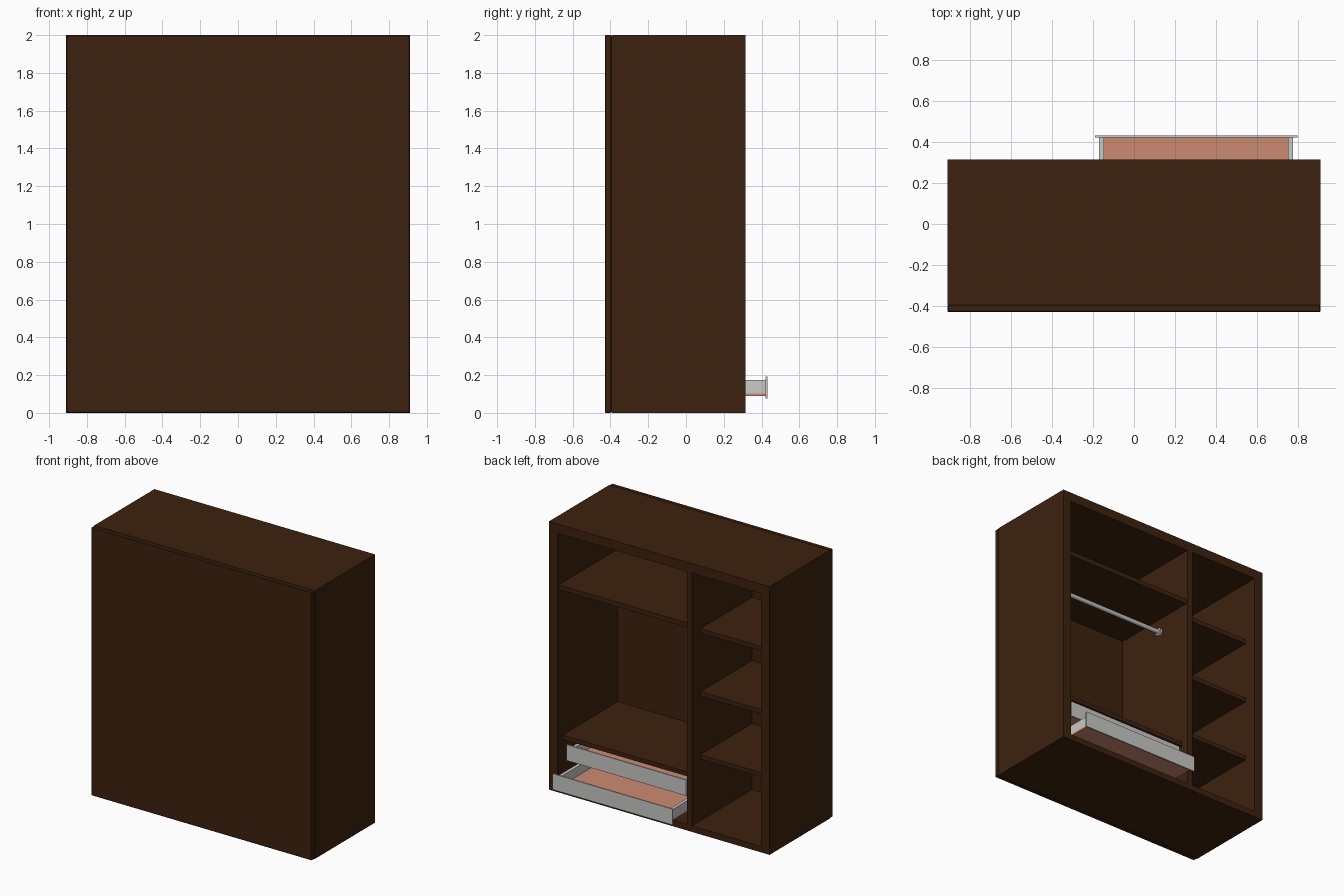
import bpy
import math

if "Cube" in bpy.data.objects:
    bpy.data.objects.remove(bpy.data.objects["Cube"])


def material(name, color):
    m = bpy.data.materials.new(name)
    m.diffuse_color = (*color, 1.0)
    m.use_nodes = True
    m.node_tree.nodes["Principled BSDF"].inputs["Base Color"].default_value = m.diffuse_color
    return m


wood = material("dark_brown_wood", (0.046, 0.0155, 0.0045))
grey = material("light_grey", (0.58, 0.58, 0.57))
tan = material("orange_tan", (0.60, 0.26, 0.165))


def box(name, x, y, z, mat, bevel=0):
    """Box from (min, max) ranges on each axis."""
    bpy.ops.mesh.primitive_cube_add(
        size=1, location=[(r[0] + r[1]) / 2 for r in (x, y, z)])
    ob = bpy.context.object
    ob.name = name
    ob.scale = [r[1] - r[0] for r in (x, y, z)]
    bpy.ops.object.transform_apply(location=False, rotation=False, scale=True)
    ob.data.materials.append(mat)
    if bevel:
        mod = ob.modifiers.new("edge", "BEVEL")
        mod.width = bevel
        mod.segments = 1
    return ob


# Main sizes
W, BACK, FRONT, H = 0.91, -0.43, 0.315, 2.0
INNER = -0.395                      # inside face of the closed panel
WALL, TOP, FLOOR = 0.84, 1.93, 0.045
DIV = (-0.27, -0.227)               # divider thickness range

# Carcass
box("closed_panel", (-W, W), (BACK, INNER), (0, H), wood, 0.005)
box("top_panel", (-W, W), (INNER, FRONT), (TOP, H), wood)
box("bottom_panel", (-W, W), (INNER, FRONT), (0, FLOOR), wood)
for side, x in (("left", (-W, -WALL)), ("right", (WALL, W))):
    box(side + "_wall", x, (INNER, FRONT), (FLOOR, TOP), wood)
box("divider", DIV, (INNER, FRONT), (FLOOR, TOP), wood)

# Narrow bay shelves
for i in range(3):
    z = 0.505 + i * 0.47
    box(f"narrow_shelf_{i + 1}", (-WALL, DIV[0]), (INNER, 0.215), (z, z + 0.033), wood)

# Wide bay shelves
box("upper_shelf", (DIV[1], WALL), (INNER, 0.3), (1.505, 1.54), wood)
box("lower_shelf", (DIV[1], WALL), (INNER, 0.255), (0.37, 0.403), wood)


def drawer(name, y, z):
    """Drawer with its face plate ending at y and box base at z."""
    rear = y - 0.6
    x0, x1, t = -0.17, 0.775, 0.024
    box(name + "_face", (-0.19, 0.797), (y - 0.01, y), (z - 0.015, z + 0.103), grey)
    box(name + "_base", (x0, x1), (rear, y - 0.01), (z, z + 0.012), tan)
    zr = (z + 0.012, z + 0.083)
    box(name + "_left_side", (x0, x0 + t), (rear, y - 0.01), zr, grey)
    box(name + "_right_side", (x1 - t, x1), (rear, y - 0.01), zr, grey)
    box(name + "_rear", (x0 + t, x1 - t), (rear, rear + t), zr, grey)


drawer("lower_drawer", 0.432, 0.09)
drawer("upper_drawer", 0.27, 0.245)


def cylinder(name, radius, x0, x1, y, z):
    bpy.ops.mesh.primitive_cylinder_add(
        vertices=24, radius=radius, depth=x1 - x0,
        location=((x0 + x1) / 2, y, z), rotation=(0, math.pi / 2, 0))
    ob = bpy.context.object
    ob.name = name
    ob.data.materials.append(grey)
    bpy.ops.object.shade_smooth_by_angle()


# Hanging rail with end flanges
RY, RZ = 0.01, 1.40
cylinder("hanging_rail", 0.016, DIV[1], WALL, RY, RZ)
cylinder("rail_flange_left", 0.028, DIV[1], DIV[1] + 0.015, RY, RZ)
cylinder("rail_flange_right", 0.028, WALL - 0.015, WALL, RY, RZ)
